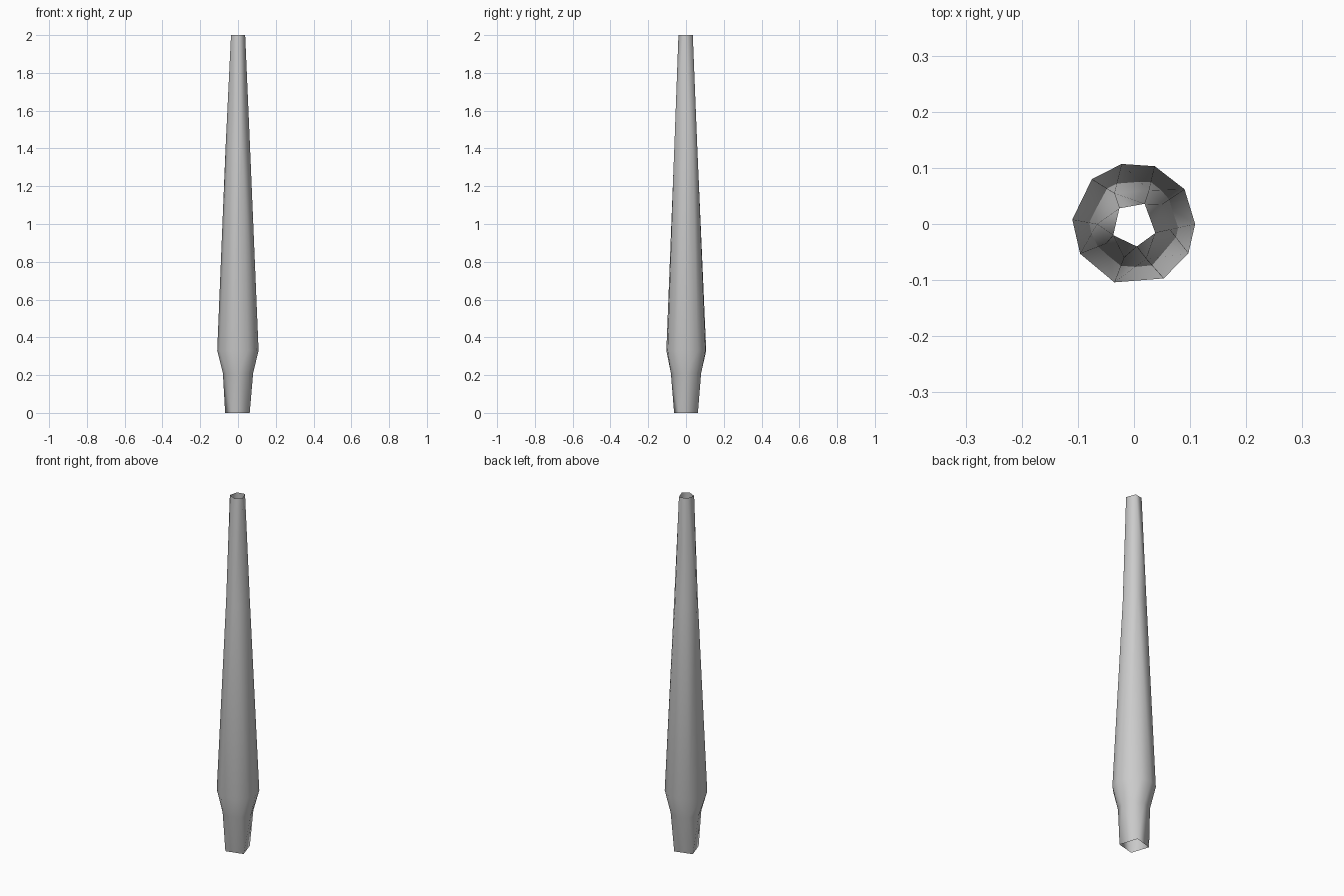
import bpy, bmesh, math

if "Cube" in bpy.data.objects:
    bpy.data.objects.remove(bpy.data.objects["Cube"])

def regular(n, r, turn=0.0):
    return [(r * math.cos(turn + math.tau * i / n), r * math.sin(turn + math.tau * i / n)) for i in range(n)]

# Cross-sections from foot to tip: (height, outline points)
sections = [
    (0.0, [(0.03, 0.063), (-0.068, 0.036), (-0.035, -0.063), (0.062, -0.038)]),
    (0.21, regular(8, 0.08)),
    (0.33, [(0.109, 0), (0.09, 0.062), (0.037, 0.103), (-0.022, 0.107), (-0.075, 0.08),
            (-0.11, 0.008), (-0.096, -0.053), (-0.035, -0.104), (0.053, -0.097), (0.097, -0.052)]),
    (1.4, [(0.064, -0.01), (0.05, 0.035), (0.027, 0.06), (-0.035, 0.055),
           (-0.066, 0.0), (-0.05, -0.035), (-0.018, -0.06), (0.022, -0.062)]),
    (2.0, [(-0.026, 0.028), (0.019, 0.036), (0.038, -0.016), (0.005, -0.04), (-0.037, -0.02)]),
]

def angle(v):
    return math.atan2(v.co.y, v.co.x) % math.tau

def zip_rings(bm, low, high):
    """Join two angle-sorted rings with different point counts by triangles."""
    def at(ring, k):
        return angle(ring[k % len(ring)]) + math.tau * (k // len(ring))
    i = j = 0
    while i < len(low) or j < len(high):
        a, b = low[i % len(low)], high[j % len(high)]
        mid_low = at(low, i) + at(low, i + 1)
        mid_high = at(high, j) + at(high, j + 1)
        if j >= len(high) or (i < len(low) and mid_low <= mid_high):
            i += 1
            bm.faces.new((a, low[i % len(low)], b))
        else:
            j += 1
            bm.faces.new((a, high[j % len(high)], b))

# Tapered open tube
bm = bmesh.new()
rings = [sorted([bm.verts.new((x, y, z)) for x, y in pts], key=angle) for z, pts in sections]
for low, high in zip(rings, rings[1:]):
    zip_rings(bm, low, high)
bmesh.ops.recalc_face_normals(bm, faces=bm.faces)
for f in bm.faces:
    f.smooth = True
mesh = bpy.data.meshes.new("tapered_shaft")
bm.to_mesh(mesh)
bm.free()
shaft = bpy.data.objects.new("tapered_shaft", mesh)
bpy.context.collection.objects.link(shaft)
